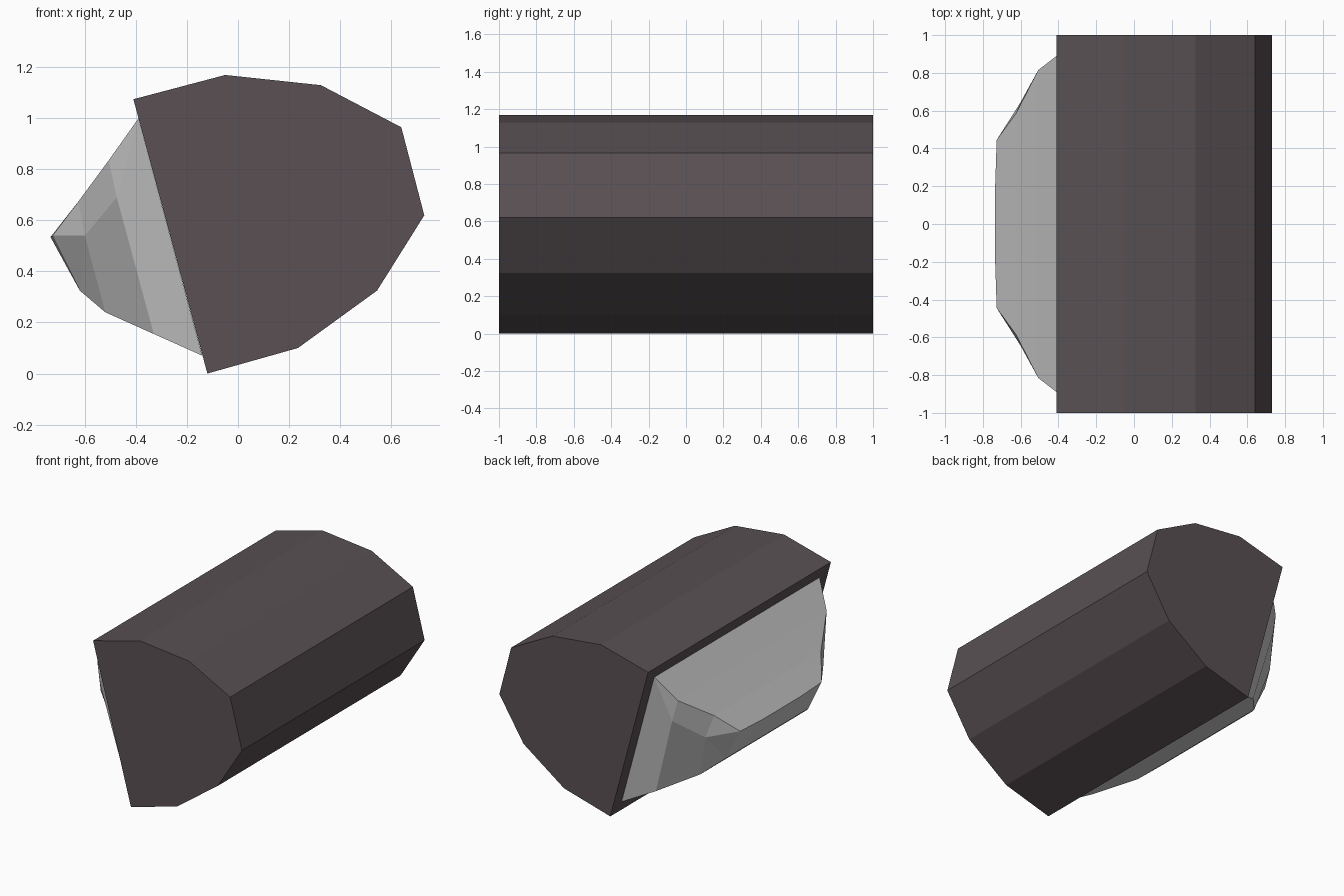
import bpy
import bmesh

if "Cube" in bpy.data.objects:
    bpy.data.objects.remove(bpy.data.objects["Cube"])


def material(name, colour):
    m = bpy.data.materials.new(name)
    m.diffuse_color = (*colour, 1)
    m.use_nodes = True
    m.node_tree.nodes["Principled BSDF"].inputs["Base Color"].default_value = m.diffuse_color
    return m


def make_object(name, verts, faces, mat):
    mesh = bpy.data.meshes.new(name)
    mesh.from_pydata(verts, [], faces)
    bm = bmesh.new()
    bm.from_mesh(mesh)
    bmesh.ops.recalc_face_normals(bm, faces=bm.faces)
    bm.to_mesh(mesh)
    bm.free()
    mesh.materials.append(mat)
    obj = bpy.data.objects.new(name, mesh)
    bpy.context.collection.objects.link(obj)
    return obj


dark = material("dark brown", (0.10, 0.08, 0.088))
grey = material("light grey", (0.58, 0.58, 0.58))

# Dark body: faceted profile (x, z) extruded along y
profile = [(-0.41, 1.075), (-0.05, 1.17), (0.325, 1.13), (0.64, 0.965),
           (0.73, 0.62), (0.545, 0.325), (0.235, 0.1), (-0.12, 0.0)]
n = len(profile)
verts = [(x, y, z) for y in (-1, 1) for x, z in profile]
faces = [tuple(range(n)), tuple(range(n, 2 * n))]
faces += [(i, (i + 1) % n, (i + 1) % n + n, i + n) for i in range(n)]
make_object("body", verts, faces, dark)

# Grey faceted bulge on the slanted face: one half, mirrored across y
A, C, D, E, M, F, G, H, B, I, J = range(11)
half = [(-0.39, 0.905, 1.0), (-0.507, 0.815, 0.835), (-0.625, 0.585, 0.675),
        (-0.727, 0.445, 0.54), (-0.735, 0.2, 0.535), (-0.62, 0.45, 0.325),
        (-0.52, 0.585, 0.24), (-0.33, 0.8, 0.155), (-0.14, 0.905, 0.07),
        (-0.6, 0.645, 0.54), (-0.475, 0.83, 0.69)]
k = len(half)
side = [(A, C, J), (A, J, H, B), (C, D, I, J), (J, I, G, H),
        (D, E, I), (E, F, I), (F, G, I), (E, M, F)]
faces = side + [tuple(i + k for i in f) for f in side]

# Strips that join the two halves, from top edge round to bottom and base
strips = [(A, C), (C, D), (D, E, M), (M, F), (F, G), (G, H), (H, B), (B, A)]
for s in strips:
    faces.append(s + tuple(i + k for i in reversed(s)))
verts = half + [(x, -y, z) for x, y, z in half]
make_object("bulge", verts, faces, grey)
